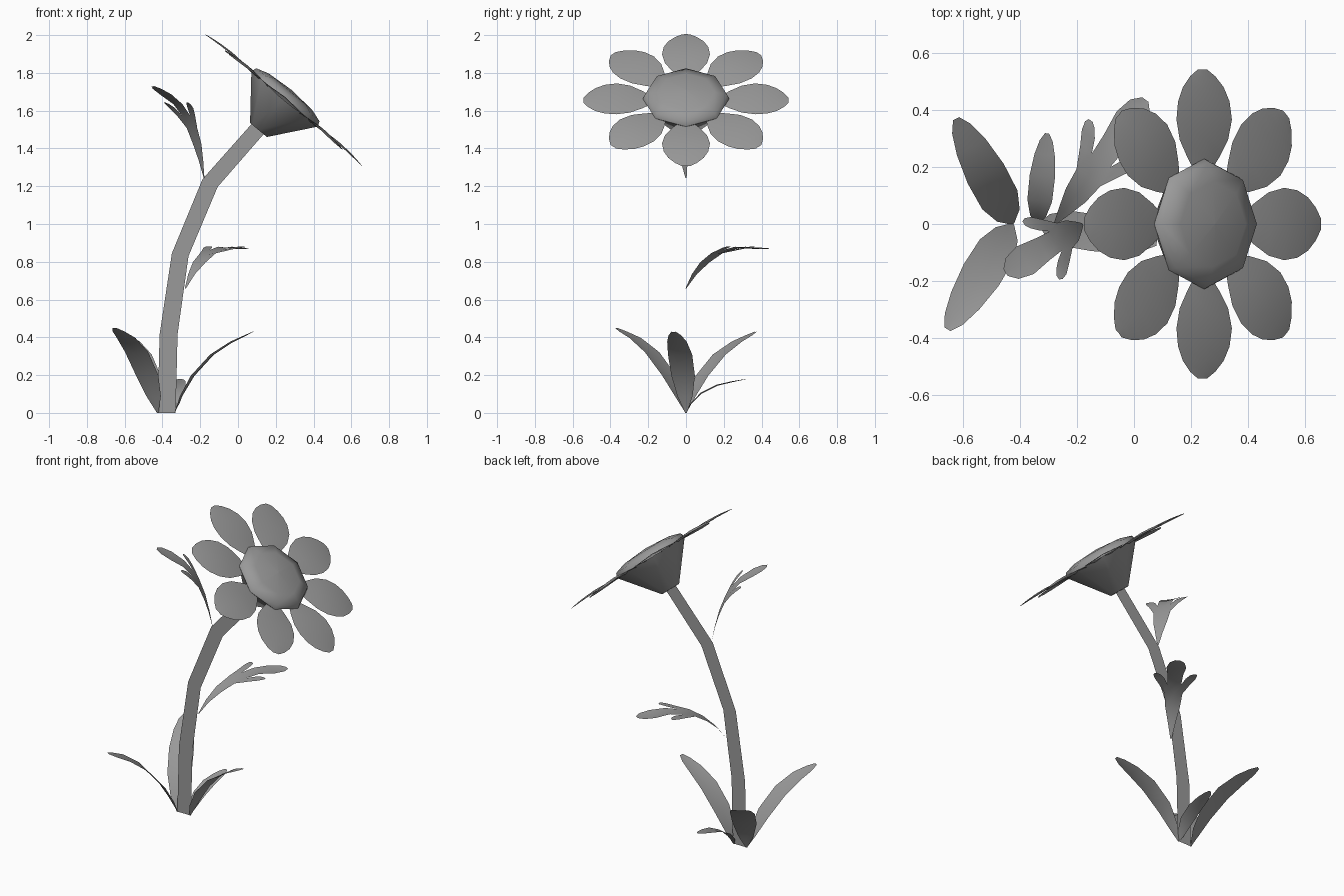
import bpy, bmesh, math
from mathutils import Matrix, Vector

if "Cube" in bpy.data.objects:
    bpy.data.objects.remove(bpy.data.objects["Cube"])

grey = bpy.data.materials.new("dark_grey")
grey.diffuse_color = (.32, .32, .32, 1)
grey.use_nodes = True
grey.node_tree.nodes["Principled BSDF"].inputs["Base Color"].default_value = grey.diffuse_color


def finish(name, bm):
    bmesh.ops.remove_doubles(bm, verts=bm.verts, dist=0.0005)
    me = bpy.data.meshes.new(name)
    bm.to_mesh(me)
    bm.free()
    me.materials.append(grey)
    for p in me.polygons:
        p.use_smooth = True
    ob = bpy.data.objects.new(name, me)
    bpy.context.collection.objects.link(ob)
    return ob


def along(path, t):
    """Point at fraction t of the length of a (distance, height) path."""
    pts = [Vector(p) for p in path]
    lens = [(b - a).length for a, b in zip(pts, pts[1:])]
    s = t * sum(lens)
    for a, b, l in zip(pts, pts[1:], lens):
        if s <= l + 1e-6:
            return a.lerp(b, s / l)
        s -= l
    return pts[-1]


def ribbon(bm, mat, path, rows, lift=0):
    """Thin sheet following a path; rows are (fraction, side a, side b).
    The middle line is raised by lift times the row's width."""
    prev = None
    for t, a, b in rows:
        p = along(path, t)
        cur = [bm.verts.new(mat @ Vector((p.x, y, p.y + h)))
               for y, h in ((a, 0), ((a + b) / 2, lift * (b - a)), (b, 0))]
        if prev:
            for i in (0, 1):
                bm.faces.new((prev[i], cur[i], cur[i + 1], prev[i + 1]))
        prev = cur


def both(widths):
    return [(t, -w, w) for t, w in widths]


def place(x, z, dx, dy):
    return Matrix.Translation((x, 0, z)) @ Matrix.Rotation(math.atan2(dy, dx), 4, 'Z')


# Flat bending stem
stem = [(-.426, 0, -.33, 0), (-.415, .416, -.32, .416), (-.35, .845, -.262, .83),
        (-.188, 1.237, -.108, 1.196), (.09, 1.55, .15, 1.492)]
bm = bmesh.new()
prev = None
for xa, za, xb, zb in stem:
    cur = [bm.verts.new((xa, 0, za)), bm.verts.new((xb, 0, zb))]
    if prev:
        bm.faces.new((prev[0], prev[1], cur[1], cur[0]))
    prev = cur
finish("stem", bm)

# Flower head: eight-sided cup with domed top
head = Matrix.Translation((.24, 0, 1.655)) @ Matrix.Rotation(math.radians(40), 4, 'Y')
profile = [(.001, -.205), (.058, -.205), (.229, .01), (.218, .038), (.15, .059), (.001, .07)]
bm = bmesh.new()
rings = [[bm.verts.new(head @ Vector((r * math.cos(i * math.pi / 4), r * math.sin(i * math.pi / 4), h)))
          for i in range(8)] for r, h in profile]
for lo, hi in zip(rings, rings[1:]):
    for i in range(8):
        j = (i + 1) % 8
        bm.faces.new((lo[i], lo[j], hi[j], hi[i]))
bm.faces.new(rings[0][::-1])
bm.faces.new(rings[-1])
ob = finish("flower_centre", bm)
bpy.context.view_layer.objects.active = ob
ob.select_set(True)
bpy.ops.object.shade_smooth_by_angle(angle=math.radians(56))
ob.select_set(False)

# Petals
petal_path = [(.19, .002), (.28, .008), (.37, .01), (.45, .007), (.543, 0)]
petal_rows = both([(0, .04), (.12, .072), (.3, .111), (.5, .127), (.68, .118), (.82, .094), (.93, .058), (1, .02)])
bm = bmesh.new()
for i in range(8):
    ribbon(bm, head @ Matrix.Rotation(i * math.pi / 4, 4, 'Z'), petal_path, petal_rows, .04)
finish("petals", bm)

# Plain leaves around the base
leaf_rows = both([(0, .005), (.15, .045), (.35, .07), (.6, .072), (.8, .058), (.93, .037), (1, .012)])
long_path = [(0, 0), (.05, .13), (.15, .275), (.29, .37), (.42, .43)]
steep_path = [(0, 0), (.06, .13), (.16, .28), (.29, .385), (.435, .45)]
small_path = [(0, 0), (.03, .055), (.08, .105), (.18, .155), (.32, .18)]
for name, x, d, path, s in [
        ("base_leaf_right", -.335, (.41, -.065), long_path, .9),
        ("base_leaf_back", -.425, (-.2, .37), long_path, 1),
        ("base_leaf_front", -.425, (-.23, -.37), steep_path, 1),
        ("base_leaf_small", -.34, (.035, .32), small_path, .62)]:
    bm = bmesh.new()
    ribbon(bm, place(x, 0, *d), path, [(t, a * s, b * s) for t, a, b in leaf_rows], -.06)
    finish(name, bm)

# Three-lobed leaves on the stem
middle = both([(0, .004), (.15, .022), (.3, .042), (.45, .052), (.57, .04),
               (.7, .045), (.85, .057), (.95, .043), (1, .014)])
lobe = [(.45, .052, .053), (.57, .04, .09), (.65, .062, .118), (.7, .085, .126), (.722, .103, .12)]
low_path = [(0, .0), (.05, .07), (.12, .135), (.2, .185), (.35, .22), (.54, .21)]
high_path = [(0, 0), (.025, .12), (.055, .22), (.095, .305), (.15, .38), (.22, .43), (.32, .485)]
for name, x, z, d, path in [
        ("lobed_leaf_lower", -.278, .66, (.32, .44), low_path),
        ("lobed_leaf_upper", -.18, 1.245, (-.27, -.17), high_path)]:
    bm = bmesh.new()
    m = place(x, z, *d)
    ribbon(bm, m, path, middle, -.06)
    ribbon(bm, m, path, lobe)
    ribbon(bm, m, path, [(t, -b, -a) for t, a, b in lobe])
    finish(name, bm)
